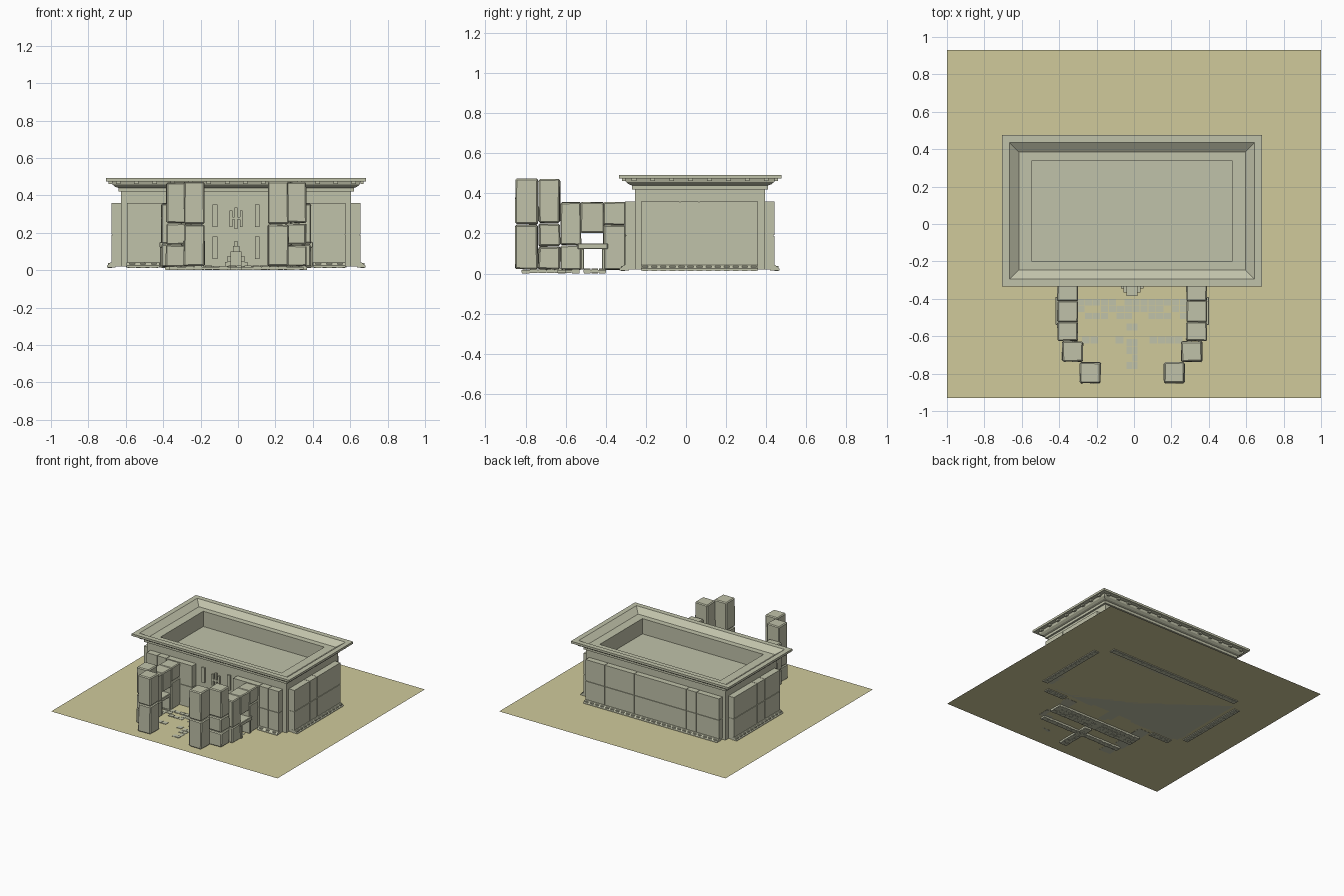
import bpy, bmesh, math, random
from mathutils import Vector

if "Cube" in bpy.data.objects:
    bpy.data.objects.remove(bpy.data.objects["Cube"])
random.seed(4)

def material(name, rgb):
    m = bpy.data.materials.new(name)
    m.diffuse_color = (*rgb, 1)
    m.use_nodes = True
    m.node_tree.nodes["Principled BSDF"].inputs["Base Color"].default_value = m.diffuse_color
    return m

STONE = material("grey green stone", (0.53, 0.54, 0.40))
SAND = material("sand", (0.63, 0.59, 0.33))
CX, CY, GROUND = -0.01, 0.07, 0.02      # building centre and ground level


def finish(bm, name, mat, bevel=0):
    bmesh.ops.recalc_face_normals(bm, faces=bm.faces)
    me = bpy.data.meshes.new(name)
    bm.to_mesh(me)
    bm.free()
    ob = bpy.data.objects.new(name, me)
    bpy.context.collection.objects.link(ob)
    me.materials.append(mat)
    if bevel:
        mod = ob.modifiers.new("chamfer", 'BEVEL')
        mod.width, mod.segments = bevel, 1
    return ob


def add_box(bm, x0, x1, y0, y1, z0, z1, jitter=0):
    r = bmesh.ops.create_cube(bm, size=1)
    for v in r["verts"]:
        v.co = Vector((x0 + (v.co.x + .5) * (x1 - x0),
                       y0 + (v.co.y + .5) * (y1 - y0),
                       z0 + (v.co.z + .5) * (z1 - z0)))
        v.co += Vector([random.uniform(-jitter, jitter) for _ in range(3)])


def boxes(name, items, mat=STONE, bevel=0, jitter=0):
    bm = bmesh.new()
    for b in items:
        add_box(bm, *b, jitter)
    return finish(bm, name, mat, bevel)


def mirrored(items):
    """Boxes plus their reflections across the building's centre line."""
    return items + [(2 * CX - b[1], 2 * CX - b[0], *b[2:]) for b in items]


# ground sheet
bm = bmesh.new()
bm.faces.new([bm.verts.new(p) for p in
              ((-1, -.93, GROUND), (1, -.93, GROUND), (1, .93, GROUND), (-1, .93, GROUND))])
finish(bm, "ground_sheet", SAND)

# main hall: one profile of rectangular rings from wall foot to cornice to sunken roof
profile = [(.08, .08, .02), (.08, .08, .42), (.065, .065, .42), (.065, .065, .44),
           (.05, .05, .445), (.035, .035, .457), (.03, .03, .473), (0, 0, .475),
           (0, 0, .492), (.04, .04, .492), (.09, .09, .457), (.16, .135, .457),
           (.16, .135, .335)]
bm = bmesh.new()
rings = []
for ix, iy, z in profile:
    hx, hy = .695 - ix, .405 - iy
    rings.append([bm.verts.new((CX + sx * hx, CY + sy * hy, z))
                  for sx, sy in ((-1, -1), (1, -1), (1, 1), (-1, 1))])
for a, b in zip(rings, rings[1:]):
    for i in range(4):
        j = (i + 1) % 4
        bm.faces.new((a[i], a[j], b[j], b[i]))
bm.faces.new(rings[0])
bm.faces.new(rings[-1])
finish(bm, "hall_and_roof", STONE)

# small blocks under the roof edge
dent = []
for i in range(14):
    x = CX - .63 + i * 1.26 / 13
    for y in (-.318, .44):
        dent.append((x - .012, x + .012, y, y + .018, .462, .476))
for i in range(8):
    y = CY - .33 + i * .66 / 7
    dent += mirrored([(.655, .672, y - .012, y + .012, .462, .476)])
boxes("cornice_blocks", dent)


# wall panels: two courses split by thin joints, along x or y
G = .003


def panels(name, splits, depth0, depth1, along_x):
    items = []
    for a, b in zip(splits, splits[1:]):
        for z0, z1 in ((.03, .188), (.192, .36)):
            span, deep = (a + G / 2, b - G / 2), (depth0, depth1)
            items.append((*span, *deep, z0, z1) if along_x else (*deep, *span, z0, z1))
    # backing slab fills the joints
    span = (splits[0] + .004, splits[-1] - .004)
    m = .005
    deep = (depth0 + m, depth1 - m)
    items.append((*span, *deep, .02, .357) if along_x else (*deep, *span, .02, .357))
    return boxes(name, items)


ys = [-.225, -.03, .065, .36]
panels("left_wall_panels", ys, -.675, -.61, False)
panels("right_wall_panels", ys, .59, .655, False)
panels("back_wall_panels", [-.6, -.4, -.31, .15, .41, .58], .385, .44, True)
panels("front_left_panels", [-.595, -.5, -.42, -.19], -.305, -.25, True)
panels("front_right_panels", [.17, .40, .48, .575], -.305, -.25, True)


# flared skirting with small feet at the wall base
def skirting(name, a, b, face, out, along_x):
    bm = bmesh.new()
    prof = [(-.02 * out, .014), (.026 * out, .014), (.026 * out, .024), (.006 * out, .042), (-.02 * out, .042)]
    rows = [[bm.verts.new((t, face + d, z) if along_x else (face + d, t, z)) for d, z in prof]
            for t in (a, b)]
    n = len(prof)
    for i in range(n):
        j = (i + 1) % n
        bm.faces.new((rows[0][i], rows[0][j], rows[1][j], rows[1][i]))
    bm.faces.new(rows[0])
    bm.faces.new(rows[1])
    count = int((b - a) / .045)
    for i in range(count):
        t = a + (i + .5) * (b - a) / count
        d0, d1 = sorted((face, face + .02 * out))
        if along_x:
            add_box(bm, t - .014, t + .014, d0, d1, .012, .038)
        else:
            add_box(bm, d0, d1, t - .014, t + .014, .012, .038)
    finish(bm, name, STONE)


skirting("left_skirting", -.225, .36, -.675, -1, False)
skirting("right_skirting", -.225, .36, .655, 1, False)
skirting("back_skirting", -.6, .58, .44, 1, True)
skirting("front_left_skirting", -.595, -.42, -.305, -1, True)
skirting("front_right_skirting", .40, .575, -.305, -1, True)

# entrance recess: slit frames, carved window frame and stepped altar
boxes("wall_slits", mirrored([(.09, .115, -.265, -.25, .06, .18), (.09, .115, -.265, -.25, .23, .35)]))
boxes("wall_carving", [(-.045, -.03, -.27, -.25, .23, .32), (.01, .025, -.27, -.25, .23, .32),
                       (-.045, .025, -.27, -.25, .27, .285), (-.018, -.004, -.272, -.25, .22, .335)])
boxes("stepped_altar", [(-.07, .05, -.345, -.25, .02, .045), (-.055, .035, -.365, -.25, .045, .075),
                        (-.04, .02, -.385, -.25, .02, .1), (-.028, .008, -.33, -.25, .1, .13),
                        (-.018, -.002, -.31, -.25, .13, .155)])

# tall gate pillars, two chamfered blocks each
boxes("front_pillars", mirrored([(.16, .27, -.85, -.74, .02, .243), (.16, .27, -.85, -.74, .247, .472)]),
      bevel=.007, jitter=.003)
boxes("second_pillars", mirrored([(.253, .365, -.735, -.628, .02, .133),
                                  (.253, .365, -.735, -.628, .137, .25),
                                  (.253, .365, -.735, -.628, .254, .47)]), bevel=.007, jitter=.003)

# passage side walls: posts, lintel over an opening, and a crossbar
boxes("passage_walls", mirrored([(.28, .39, -.625, -.523, .02, .14), (.28, .39, -.625, -.523, .143, .355),
                                 (.28, .39, -.412, -.30, .02, .24), (.28, .39, -.412, -.30, .243, .355),
                                 (.28, .39, -.525, -.41, .203, .355)]), bevel=.006, jitter=.002)
boxes("passage_crossbars", mirrored([(.29, .40, -.54, -.39, .122, .15),
                                     (.29, .398, -.525, -.508, .02, .124),
                                     (.29, .398, -.42, -.403, .02, .124)]), bevel=.003)


# sunken paving strips, uneven so that some stones break through the sand
def paving(name, x0, x1, y0, y1, nx, ny):
    items = []
    for i in range(nx):
        for j in range(ny):
            w, d = (x1 - x0) / nx, (y1 - y0) / ny
            x, y = x0 + i * w, y0 + j * d
            items.append((x + .002, x + w - .002, y + .002, y + d - .002,
                          random.uniform(0, .004), random.choice((.018, .022, .023, .025))))
    items.append((x0, x1, y0, y1, .004, .017))
    boxes(name, items)


paving("threshold_paving", -.39, .37, -.51, -.40, 18, 3)
paving("gate_step_paving", -.37, .35, -.64, -.60, 16, 1)
paving("path_paving", -.042, .022, -.82, -.53, 2, 7)
